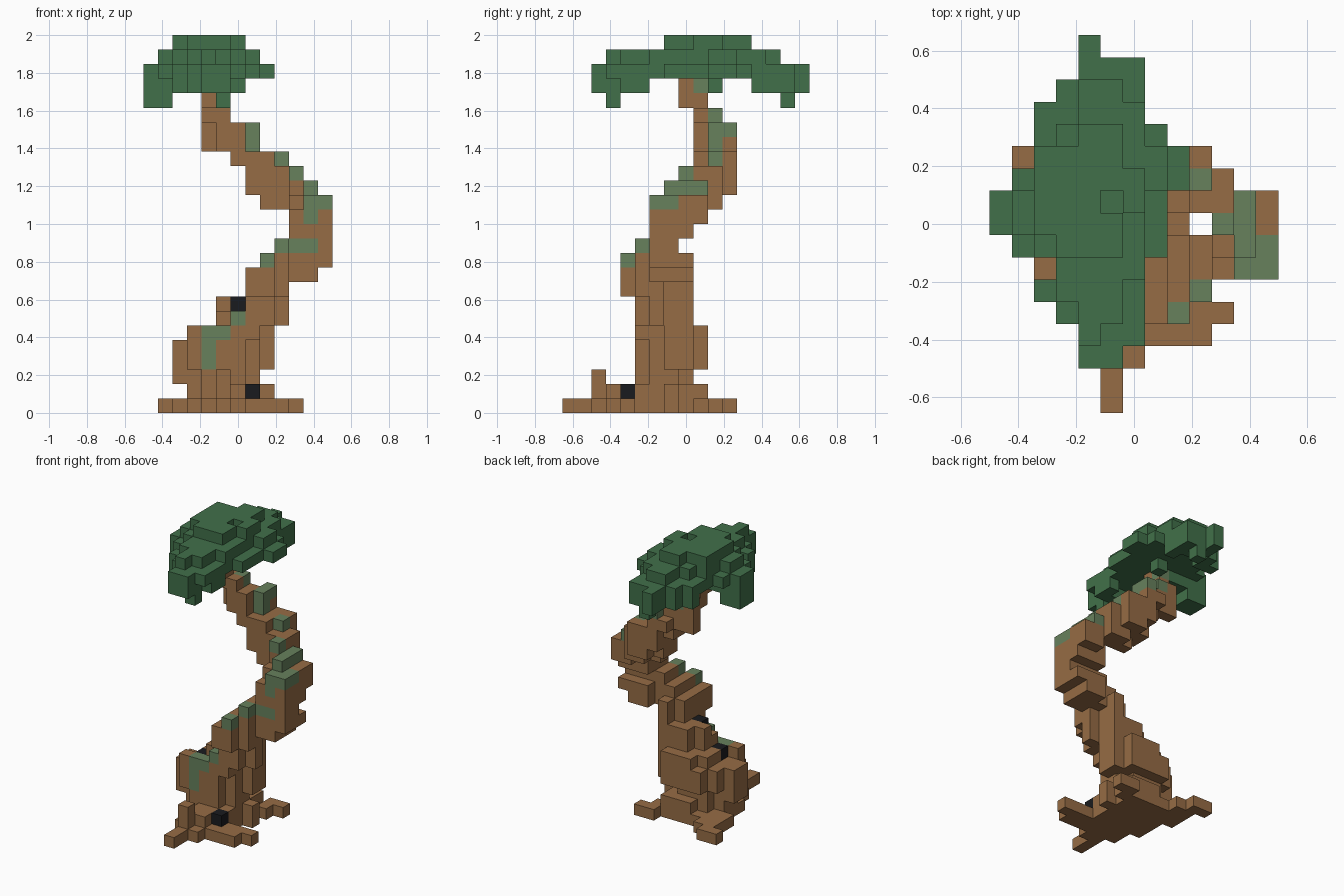
import bpy, bmesh
from mathutils import Vector

if "Cube" in bpy.data.objects:
    bpy.data.objects.remove(bpy.data.objects["Cube"], do_unlink=True)

S = 2 / 26                                # cell size
ORIGIN = Vector((-6.5 * S, -8.5 * S, 0))  # corner of the 13 x 17 x 26 cell grid


def material(name, rgb):
    m = bpy.data.materials.new(name)
    m.use_nodes = True
    m.diffuse_color = (*rgb, 1)
    m.node_tree.nodes["Principled BSDF"].inputs["Base Color"].default_value = (*rgb, 1)
    return m


MATS = [material("bark_brown", (0.305, 0.150, 0.059)),
        material("moss_green", (0.135, 0.218, 0.108)),
        material("leaf_green", (0.053, 0.163, 0.068)),
        material("hollow_black", (0.010, 0.011, 0.013))]
BARK, MOSS, LEAF, HOLLOW = range(4)
cells = {}                                # (i, j, k) -> (part, colour)


def box(part, colour, k0, k1, *rects):
    """Fill rectangles (i0, i1, j0, j1) on layers k0 to k1."""
    for i0, i1, j0, j1 in rects:
        for i in range(i0, i1 + 1):
            for j in range(j0, j1 + 1):
                for k in range(k0, k1 + 1):
                    cells[i, j, k] = (part, colour)


def rows(part, colour, k, j0, spans):
    """Fill one layer row by row from front to back."""
    for n, (i0, i1) in enumerate(spans):
        box(part, colour, k, k, (i0, i1, j0 + n, j0 + n))


# Spreading roots
rows("roots", BARK, 0, 0, [(5, 5), (5, 5), (5, 6), (4, 9), (4, 10), (3, 7),
                           (3, 7), (3, 8), (2, 7), (2, 8), (2, 3)])
box("roots", BARK, 0, 0, (1, 1, 11, 11), (2, 2, 11, 11), (8, 9, 10, 10))
box("roots", BARK, 1, 1, (5, 5, 2, 4), (6, 6, 3, 4), (4, 7, 5, 8), (3, 3, 6, 7),
    (8, 8, 7, 7), (5, 7, 9, 9))
box("roots", BARK, 2, 2, (5, 5, 2, 2))
box("roots", HOLLOW, 1, 1, (7, 7, 4, 4))

# Swollen lower trunk with a hollow
T = "lower_trunk"
box(T, BARK, 2, 2, (4, 6, 5, 8), (2, 7, 6, 7))
box(T, BARK, 3, 4, (3, 6, 5, 5), (2, 7, 6, 7), (3, 7, 8, 8), (4, 7, 9, 9), (8, 8, 7, 8))
box(T, BARK, 5, 5, (3, 3, 5, 5), (4, 7, 5, 8), (5, 7, 9, 9), (8, 8, 7, 8))
box(T, BARK, 6, 6, (6, 8, 5, 8), (5, 5, 6, 7), (9, 9, 6, 6))
box(T, BARK, 7, 7, (7, 8, 5, 8), (6, 6, 7, 8), (5, 5, 7, 7), (9, 9, 6, 6))
box(T, BARK, 8, 8, (7, 8, 4, 7), (9, 9, 5, 6), (8, 8, 8, 8))
box(T, MOSS, 3, 5, (4, 4, 5, 5))
box(T, MOSS, 5, 5, (5, 5, 5, 5))
box(T, MOSS, 6, 6, (6, 6, 5, 5))
box(T, HOLLOW, 7, 7, (6, 6, 6, 6))
box(T, HOLLOW, 5, 5, (4, 4, 6, 6))

# Bend of the trunk leaning out
T = "trunk_bend"
box(T, BARK, 9, 9, (7, 9, 5, 7), (7, 8, 4, 4), (10, 11, 6, 8), (8, 8, 8, 8))
box(T, BARK, 10, 10, (8, 9, 5, 6), (9, 12, 6, 7), (8, 8, 7, 7), (10, 12, 8, 8))
box(T, BARK, 11, 11, (9, 12, 6, 7))
box(T, BARK, 12, 12, (10, 12, 6, 8))
box(T, BARK, 13, 13, (10, 12, 6, 8), (11, 12, 9, 9))
box(T, BARK, 14, 14, (10, 12, 7, 9), (8, 9, 9, 9), (9, 10, 10, 10))
box(T, MOSS, 10, 10, (8, 8, 4, 4))
box(T, MOSS, 11, 11, (9, 9, 5, 5), (10, 11, 6, 6))
box(T, MOSS, 13, 14, (11, 11, 6, 6))
box(T, MOSS, 14, 14, (12, 12, 6, 7))

# Upper trunk curling back under the crown
T = "upper_trunk"
box(T, BARK, 15, 15, (10, 10, 8, 10), (8, 9, 9, 11), (7, 7, 9, 10))
box(T, BARK, 16, 16, (10, 10, 9, 10), (7, 9, 9, 11))
box(T, BARK, 17, 17, (6, 8, 9, 10), (7, 9, 11, 11))
box(T, BARK, 18, 19, (5, 6, 9, 10), (4, 4, 10, 10))
box(T, BARK, 18, 18, (6, 7, 11, 11))
box(T, BARK, 20, 20, (4, 5, 9, 9), (4, 4, 10, 10))
box(T, BARK, 21, 22, (4, 4, 8, 9))
box(T, MOSS, 15, 15, (11, 11, 7, 9))
box(T, MOSS, 16, 16, (10, 10, 8, 8))
box(T, MOSS, 17, 17, (9, 9, 10, 10))
box(T, MOSS, 18, 19, (7, 7, 10, 10))
box(T, MOSS, 19, 19, (7, 7, 11, 11))
box(T, MOSS, 20, 20, (5, 5, 10, 10))
box(T, MOSS, 22, 22, (4, 4, 9, 9))

# Leaf crown: three stacked layers and drooping edges
T = "leaf_crown"
rows(T, LEAF, 23, 2, [(4, 5), (4, 6), (3, 6), (2, 6), (3, 6), (1, 7), (0, 7), (0, 7),
                      (1, 8), (2, 8), (2, 7), (2, 6), (3, 6), (4, 6), (4, 4)])
rows(T, LEAF, 24, 3, [(4, 4), (4, 5), (3, 5), (3, 6), (2, 6), (1, 6), (1, 6),
                      (2, 7), (2, 7), (3, 6), (4, 6), (4, 5)])
rows(T, LEAF, 25, 7, [(3, 5), (2, 5), (2, 4), (2, 6), (2, 5), (4, 5)])
box(T, LEAF, 25, 25, (6, 6, 9, 9))
box(T, LEAF, 22, 22, (4, 5, 2, 4), (3, 3, 4, 5), (2, 2, 5, 5), (6, 6, 4, 5),
    (4, 4, 15, 16), (5, 6, 14, 15), (3, 3, 13, 14), (2, 2, 13, 13), (6, 6, 13, 13),
    (5, 5, 10, 10), (2, 3, 8, 9))
box(T, LEAF, 21, 22, (0, 1, 8, 9))
box(T, LEAF, 21, 21, (5, 5, 3, 3), (5, 5, 15, 15))


def build(part):
    """Make the outer faces of one part's cells."""
    bm = bmesh.new()
    for cell, (owner, colour) in cells.items():
        if owner != part:
            continue
        c = Vector(cell)
        for axis in range(3):
            u, v = Vector((0, 0, 0)), Vector((0, 0, 0))
            u[(axis + 1) % 3] = v[(axis + 2) % 3] = 1
            for side in (0, 1):
                near = list(cell)
                near[axis] += 2 * side - 1
                if tuple(near) in cells:
                    continue
                p = c.copy()
                p[axis] += side
                quad = [p, p + u, p + u + v, p + v]
                if not side:
                    quad.reverse()
                f = bm.faces.new([bm.verts.new(ORIGIN + q * S) for q in quad])
                f.material_index = colour
    bmesh.ops.remove_doubles(bm, verts=bm.verts, dist=1e-4)
    mesh = bpy.data.meshes.new(part)
    bm.to_mesh(mesh)
    bm.free()
    for m in MATS:
        mesh.materials.append(m)
    bpy.context.collection.objects.link(bpy.data.objects.new(part, mesh))


for name in ("roots", "lower_trunk", "trunk_bend", "upper_trunk", "leaf_crown"):
    build(name)
